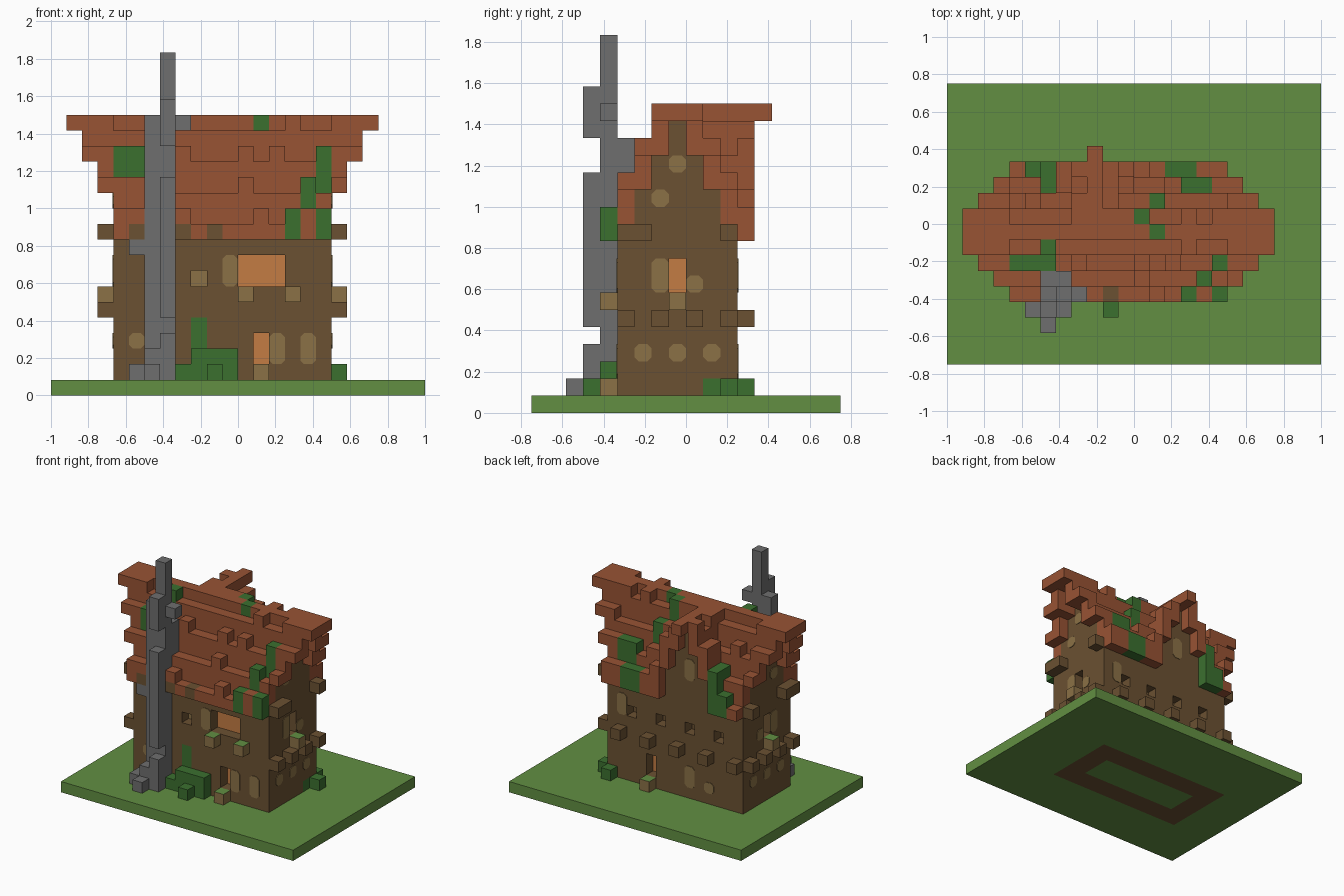
import bpy, bmesh, random
from mathutils import Vector

random.seed(4)
U = 1 / 12  # edge of one block

cube = bpy.data.objects.get("Cube")
if cube:
    bpy.data.objects.remove(cube, do_unlink=True)


def material(name, hexa):
    rgb = [int(hexa[i:i + 2], 16) / 255 for i in (0, 2, 4)]
    col = [c / 12.92 if c < 0.04 else ((c + 0.055) / 1.055) ** 2.4 for c in rgb] + [1]
    m = bpy.data.materials.new(name)
    m.use_nodes = True
    m.diffuse_color = col
    bsdf = m.node_tree.nodes["Principled BSDF"]
    bsdf.inputs["Base Color"].default_value = col
    bsdf.inputs["Roughness"].default_value = 0.9
    return m


MATS = {"ground": material("grass", "628F42"), "walls": material("brown_timber", "6B5132"),
        "roof": material("roof_clay", "985334"), "chimney": material("grey_stone", "6E6E6E"),
        "foliage": material("dark_leaf", "3B702F"), "sills": material("tan_wood", "8B7146"),
        "windows": material("amber_glow", "C47C43")}

grid = {}  # block position -> part


def fill(part, xs, ys, zs):
    for x in range(*xs):
        for y in range(*ys):
            for z in range(*zs):
                grid[x, y, z] = part


def on_wall(side, a, z, out=0):
    return {"front": (a, -4 - out, z), "back": (a, 2 + out, z),
            "right": (5 + out, a, z), "left": (-8 - out, a, z)}[side]


def opening(side, a, width, z, height, part="windows"):
    for i in range(a, a + width):
        for k in range(z, z + height):
            grid.pop(on_wall(side, i, k), None)
            grid[on_wall(side, i, k, -1)] = part


# Ground slab, with the wall footprint showing underneath
fill("ground", (-12, 12), (-9, 9), (0, 1))
fill("walls", (-8, 6), (-4, 3), (0, 10))
fill("ground", (-6, 4), (-2, 1), (0, 1))

# Gable ends and the attic under the main roof
for y in range(-4, 3):
    fill("walls", (-8, 6), (y, y + 1), (10, 17 - 2 * abs(y + 1)))

# Main roof: stepped shingle courses that flare outwards with height
mossy = {(-7, 3), (-6, 3), (-6, 2), (2, 3), (3, 3), (3, 2), (4, 2), (1, 1), (0, 0), (1, -1),
         (-6, -2), (-8, -3), (-7, -3), (-6, -3), (5, -3), (4, -4), (-5, -4), (3, -5), (5, -5)}


def flare(z):
    return max(0, (z - 11) // 2)


def course(d, bump):
    low = max(10, 17 - 2 * d)
    return range(low, min(18, 19 - 2 * d + bump))


for y in range(-5, 4):
    d = abs(y + 1)
    for x in range(-11, 9):
        if y >= 2 and abs(x + 3) <= 2:
            continue  # the dormer front stands here
        eave = x < -8 or x > 5
        for z in course(d, eave or (x, y) in mossy or random.random() < 0.3):
            if -8 - flare(z) <= x <= 5 + flare(z):
                grid[x, y, z] = "foliage" if (x, y) in mossy and not eave else "roof"

# Rear dormer with its own stepped roof
for x in range(-7, 2):
    d = abs(x + 3)
    fill("walls", (x, x + 1), (0, 3), (10, 17 - 2 * d))
    for y in range(0, 5 if d == 0 else 4):
        green = (x, y) in mossy
        for z in course(d, green or random.random() < 0.3):
            grid[x, y, z] = "foliage" if green else "roof"

# Beam ends poking out of the walls and eaves
for side in ("right", "left"):
    for a in (-4, -2, 0, 2):
        grid[on_wall(side, a, 5, 1)] = "walls"
    for a in (-4, -3, 2):
        grid[on_wall(side, a, 10, 1)] = "walls"
for a in (-8, -5, -2, 1, 4):
    grid[on_wall("back", a, 5, 1)] = "walls"
for a in (-7, -4, -2):
    grid[on_wall("front", a, 10, 1)] = "walls"

# Doors, windows, sills and steps
opening("front", 0, 3, 7, 2)
opening("front", -3, 1, 7, 1, "sills")
for side in ("front", "back"):
    opening(side, 1, 1, 2, 2)
    grid[on_wall(side, 1, 1, 1)] = "sills"
for a in (0, 3):
    grid[on_wall("front", a, 6, 1)] = "sills"
for a in (-6, -3, 0, 3):
    opening("back", a, 1, 7, 1, "walls")
for side in ("right", "left"):
    opening(side, -1, 1, 7, 2)
    grid[on_wall(side, -1, 6, 1)] = "sills"

# Chimney: a tall core with shorter buttresses
for x, y, low, high in ((-5, -5, 1, 22), (-6, -5, 1, 18), (-5, -6, 1, 4), (-5, -6, 5, 14),
                        (-5, -6, 16, 19), (-5, -4, 1, 16), (-6, -4, 1, 16), (-4, -5, 17, 18),
                        (-6, -6, 1, 3), (-7, -6, 1, 2), (-6, -7, 1, 2), (-7, -5, 1, 2),
                        (-7, -5, 9, 10)):
    fill("chimney", (x, x + 1), (y, y + 1), (low, high))

# Bushes and a creeper
fill("foliage", (-4, 0), (-5, -4), (1, 2))
fill("foliage", (-3, 0), (-5, -4), (2, 3))
fill("foliage", (-2, -1), (-6, -5), (1, 2))
fill("foliage", (-3, -2), (-4, -3), (2, 5))
fill("foliage", (5, 6), (1, 4), (1, 2))
fill("foliage", (6, 7), (2, 3), (1, 2))

# Turn the blocks into one outer skin per part
CORNERS = ((-1, -1), (1, -1), (1, 1), (-1, 1))
DIRS = [(axis, s) for axis in range(3) for s in (-1, 1)]


def finish(name, bm, mats):
    mesh = bpy.data.meshes.new(name)
    bm.to_mesh(mesh)
    bm.free()
    for m in mats:
        mesh.materials.append(m)
    bpy.context.collection.objects.link(bpy.data.objects.new(name, mesh))


for part, mat in MATS.items():
    bm = bmesh.new()
    for cell, kind in grid.items():
        if kind != part:
            continue
        mid = Vector(cell) + Vector((0.5, 0.5, 0.5))
        for axis, s in DIRS:
            step = list(cell)
            step[axis] += s
            if tuple(step) in grid:
                continue
            quad = []
            for p, q in CORNERS[::s]:
                off = Vector()
                off[axis], off[(axis + 1) % 3], off[(axis + 2) % 3] = s / 2, p / 2, q / 2
                quad.append(bm.verts.new((mid + off) * U))
            face = bm.faces.new(quad)
            # Sills and steps are turfed on top
            face.material_index = int(part == "sills" and axis == 2 and s == 1)
    bmesh.ops.remove_doubles(bm, verts=bm.verts[:], dist=0.001)
    finish(part, bm, [mat, MATS["ground"]] if part == "sills" else [mat])

# Tan log faces: thin plates with clipped corners
bm = bmesh.new()


def log_face(side, a, z, height=1):
    c = 0.25
    w, h = 1, height
    outline = ((c, 0), (w - c, 0), (w, c), (w, h - c), (w - c, h), (c, h), (0, h - c), (0, c))
    plane, axis, s = {"front": (-4, 1, -1), "back": (3, 1, 1),
                      "right": (6, 0, 1), "left": (-8, 0, -1)}[side]
    rings = []
    for depth in (0, 0.05):
        ring = []
        for p, q in outline:
            v = Vector((a + p, a + p, z + q))
            v[axis] = plane + s * depth
            ring.append(bm.verts.new(v * U))
        rings.append(ring)
    bm.faces.new(rings[1])
    for i in range(8):
        j = (i + 1) % 8
        bm.faces.new((rings[0][i], rings[0][j], rings[1][j], rings[1][i]))


for a, z, h in ((-1, 7, 2), (2, 2, 2), (4, 2, 2), (-7, 3, 1)):
    log_face("front", a, z, h)
for a, z, h in ((-3, 2, 2), (-5, 2, 1), (4, 7, 2), (-3, 12, 2)):
    log_face("back", a, z, h)
for side in ("right", "left"):
    for a, z, h in ((-3, 3, 1), (-1, 3, 1), (1, 3, 1), (-2, 7, 2), (0, 7, 1),
                    (-2, 12, 1), (-1, 14, 1)):
        log_face(side, a, z, h)
bmesh.ops.recalc_face_normals(bm, faces=bm.faces[:])
finish("log_faces", bm, [MATS["sills"]])
